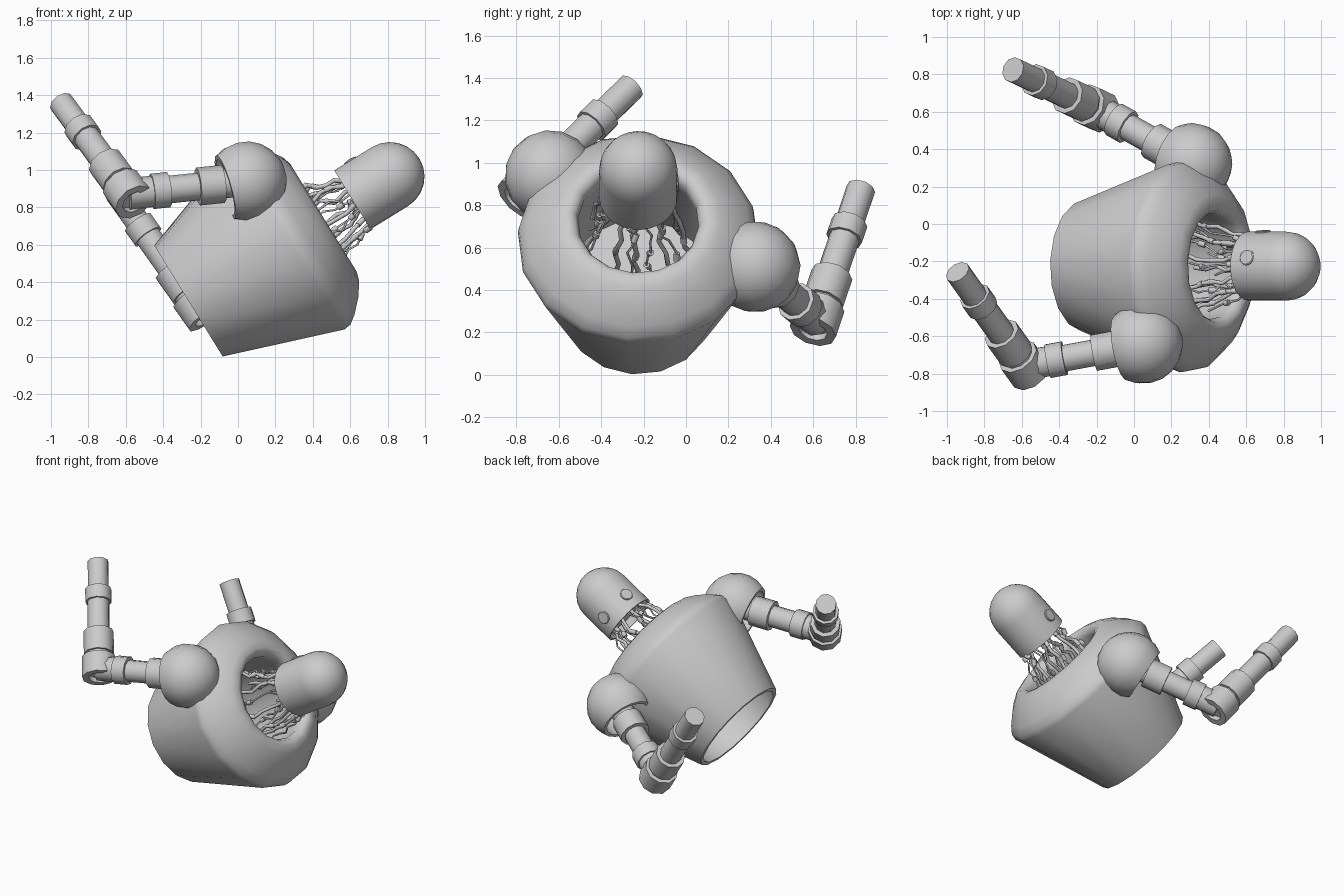
import bpy, bmesh, random
from math import sin, cos, pi, radians
from mathutils import Vector, Matrix

if "Cube" in bpy.data.objects:
    bpy.data.objects.remove(bpy.data.objects["Cube"])

random.seed(4)

# Tilted frame of the robot: x = its side, y = its face direction, z = its spine
up = Vector((0.851, 0, 0.525)).normalized()
side = Vector((0.233, 0.886, -0.40))
side = (side - up * side.dot(up)).normalized()
face = up.cross(side)
FRAME = Matrix.Translation((-0.265, -0.225, 0.300)) @ Matrix((side, face, up)).transposed().to_4x4()


def lathe(name, profile, origin=(0, 0, 0), axis=(0, 0, 1), sides=16, angle=35):
    """Spin (radius, height) points around an axis; radius 0 makes a pole."""
    bm = bmesh.new()
    rings = []
    for r, h in profile:
        if r == 0:
            rings.append([bm.verts.new((0, 0, h))])
        else:
            rings.append([bm.verts.new((r * cos(2 * pi * i / sides), r * sin(2 * pi * i / sides), h))
                          for i in range(sides)])
    for a, b in zip(rings, rings[1:]):
        for i in range(sides):
            j = (i + 1) % sides
            quad = [a[i % len(a)], a[j % len(a)], b[j % len(b)], b[i % len(b)]]
            bm.faces.new(list(dict.fromkeys(quad)))
    bmesh.ops.recalc_face_normals(bm, faces=bm.faces)
    mesh = bpy.data.meshes.new(name)
    bm.to_mesh(mesh)
    bm.free()
    obj = bpy.data.objects.new(name, mesh)
    bpy.context.collection.objects.link(obj)
    axis = Vector(axis)
    turn = Matrix() if axis.z == 1 else axis.to_track_quat('Z', 'Y').to_matrix().to_4x4()
    obj.matrix_world = FRAME @ Matrix.Translation(origin) @ turn
    bpy.ops.object.select_all(action='DESELECT')
    obj.select_set(True)
    bpy.context.view_layer.objects.active = obj
    bpy.ops.object.shade_smooth_by_angle(angle=radians(angle))
    return obj


def stepped(parts, length):
    """Profile of stacked collars given as (start, end, radius) fractions."""
    pts = [(0, parts[0][0] * length)]
    for a, b, r in parts:
        pts += [(r, a * length), (r, b * length)]
    return pts + [(0, parts[-1][1] * length)]


def tubes(name, paths, radius):
    cu = bpy.data.curves.new(name, 'CURVE')
    cu.dimensions = '3D'
    cu.bevel_depth = radius
    cu.bevel_resolution = 1
    cu.use_fill_caps = True
    for path in paths:
        sp = cu.splines.new('POLY')
        sp.points.add(len(path) - 1)
        for pt, co in zip(sp.points, path):
            pt.co = (*co, 1)
    obj = bpy.data.objects.new(name, cu)
    bpy.context.collection.objects.link(obj)
    obj.matrix_world = FRAME


# Barrel body with deep hollow base and hollow neck
lathe("body_shell", [(0, 0.25), (0.385, 0.25), (0.322, 0), (0.35, 0), (0.57, 0.63), (0.565, 0.67),
                     (0.53, 0.718), (0.46, 0.785), (0.39, 0.833), (0.34, 0.848), (0.305, 0.838),
                     (0.285, 0.80), (0.295, 0.74), (0.33, 0.5), (0.34, 0.27), (0, 0.27)], angle=50)

# Domed head with recessed underside
dome = [(0.185 * cos(t * pi / 12), 1.266 + 0.185 * sin(t * pi / 12)) for t in range(6)]
lathe("head", [(0, 1.08), (0.165, 1.08), (0.17, 1.03), (0.185, 1.03)] + dome + [(0, 1.451)], sides=24)

# Eyes
for name, deg in (("right_eye", -13), ("left_eye", 58)):
    out = Vector((sin(radians(deg)), cos(radians(deg)), 0))
    lathe(name, [(0, 0), (0.043, 0), (0.043, 0.034), (0.038, 0.038), (0, 0.038)],
          out * 0.152 + Vector((0, 0, 1.13)), out)

# Arms, mirrored left and right
for label, s in (("left", 1), ("right", -1)):
    shoulder = Vector((s * 0.545, 0.145, 0.60))
    elbow = Vector((s * 0.775, 0.335, 0.027))
    tip = Vector((s * 0.61, 1.10, -0.022))
    # hollow shoulder cap, open towards the arm
    R, cut = 0.215, 0.12
    cap = [(R * sin(t * pi / 10), -R * cos(t * pi / 10)) for t in range(1, 6)]
    inner = [(0.19 * sin(t * pi / 10), -0.19 * cos(t * pi / 10)) for t in range(5, 0, -1)]
    lathe(label + "_shoulder_cap",
          [(0, -R)] + cap + [(0.205, 0.065), (0.178, cut), (0.155, cut)] + inner + [(0, -0.19)],
          shoulder, (s * 0.18, 0.10, -0.6), 16)
    # upper arm
    d = elbow - shoulder
    lathe(label + "_upper_arm", stepped([(0, 0.2, 0.078), (0.2, 0.41, 0.102), (0.41, 0.66, 0.074),
                                         (0.66, 0.80, 0.095), (0.80, 1.0, 0.084)], d.length),
          shoulder, d, 10, 50)
    # forearm with hollow elbow ring
    d = tip - elbow
    L = d.length
    prof = stepped([(-0.09, 0.10, 0.113), (0.10, 0.13, 0.085), (0.13, 0.34, 0.1), (0.34, 0.62, 0.073),
                    (0.62, 0.74, 0.087), (0.74, 1.0, 0.069)], L)
    prof[0:1] = [(0, -0.05 * L), (0.065, -0.05 * L), (0.07, -0.09 * L)]
    lathe(label + "_forearm", prof, elbow, d, 10, 50)

# Loose neck wires with small connectors
wires, thick, clips = [], [], []
for i in range(18):
    a = 2 * pi * (i + random.uniform(-0.4, 0.4)) / 18
    r0, r1 = random.uniform(0.08, 0.16), random.uniform(0.19, 0.28)
    h1 = random.uniform(0.5, 0.76)
    path = []
    for k in range(9):
        t = k / 8
        r = r0 + (r1 - r0) * t
        w = 0.022 if 0 < k < 8 else 0
        path.append(Vector((r * cos(a) + random.uniform(-w, w), r * sin(a) + random.uniform(-w, w),
                            1.09 + (h1 - 1.09) * t)))
    (thick if i % 2 else wires).append(path)
    for k in random.sample(range(1, 7), 2):
        clips.append([path[k], path[k].lerp(path[k + 1], 0.6)])
tubes("thin_neck_wires", wires, 0.006)
tubes("thick_neck_wires", thick, 0.012)
tubes("wire_connectors", clips, 0.016)
